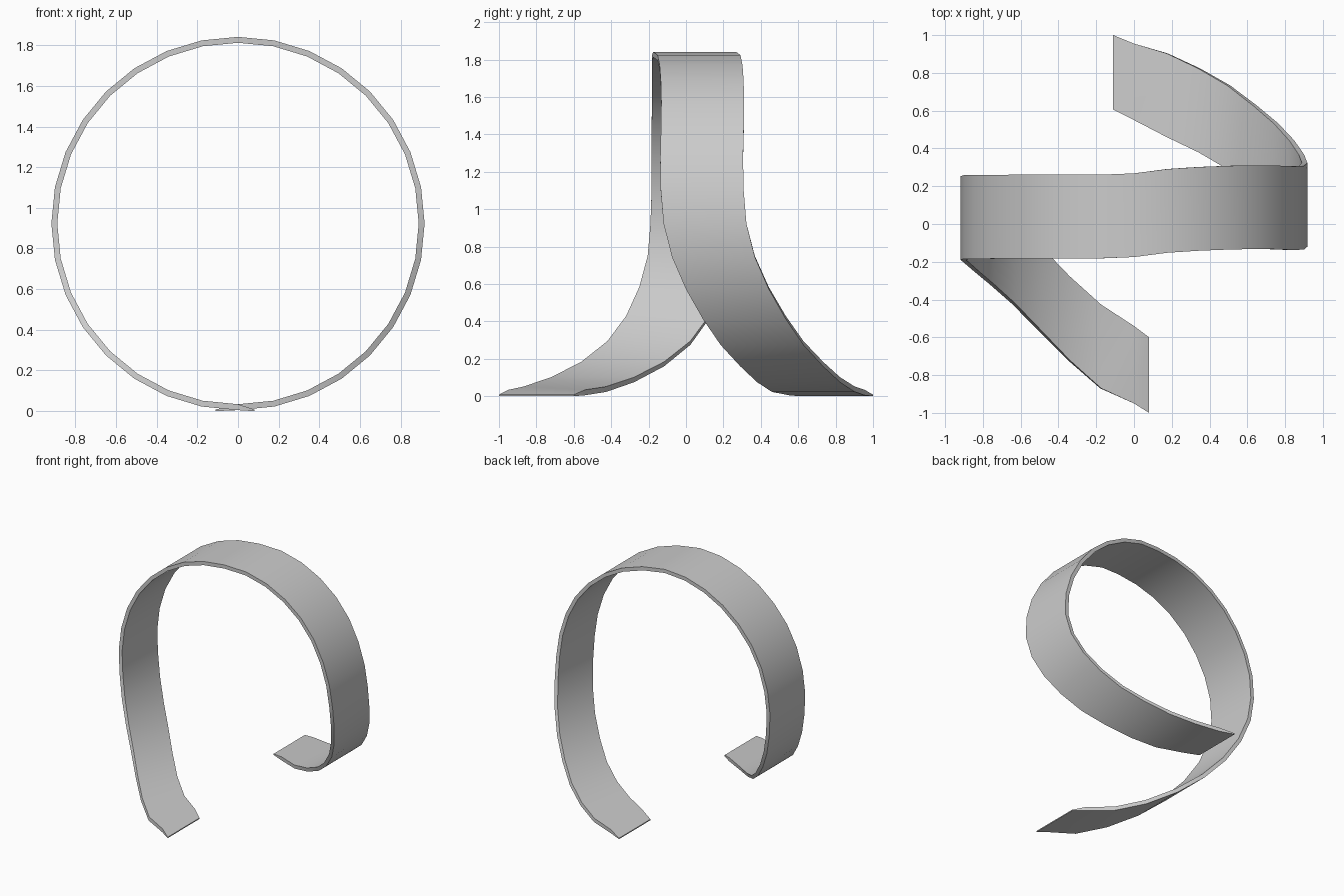
import bpy, bmesh, math

if "Cube" in bpy.data.objects:
    bpy.data.objects.remove(bpy.data.objects["Cube"])

R_OUT, R_IN, CZ = 0.918, 0.889, 0.923
STEP = math.radians(11.25)   # 32 segments per turn

# Front-edge y at each step, from the crown down each arm to the tip
right = [-0.175, -0.152, -0.141, -0.135, -0.132, -0.134, -0.138, -0.135, -0.12,
         -0.075, 0.0, 0.09, 0.185, 0.29, 0.38, 0.46, 0.55, 0.605]
left = [-0.182] * 4 + [-0.184] * 3 + [-0.19, -0.205, -0.25, -0.32, -0.42,
        -0.56, -0.72, -0.87, -0.95, -1.0]
WIDTH = 0.443


def station(k, y):
    """Four corners of the band: outer front, outer back, inner back, inner front."""
    a = k * STEP
    back = y + WIDTH
    if abs(k) == 17:                       # flattened, thinned tips
        x = -0.11 if k > 0 else 0.08
        back = 1.0 if k > 0 else -0.6
        po, pi = (x, 0.0), (x, 0.008)
    else:
        if k == 16:
            back = 0.955
        elif k == -16:
            back = -0.54
        po, pi = [(r * math.sin(a), CZ + r * math.cos(a)) for r in (R_OUT, R_IN)]
    return [(po[0], y, po[1]), (po[0], back, po[1]),
            (pi[0], back, pi[1]), (pi[0], y, pi[1])]


# Looping ribbon band
path = [(-k, y) for k, y in reversed(list(enumerate(left, 1)))] + list(enumerate(right))
bm = bmesh.new()
rings = [[bm.verts.new(p) for p in station(k, y)] for k, y in path]
for a, b in zip(rings, rings[1:]):
    for i in range(4):
        j = (i + 1) % 4
        bm.faces.new((a[i], a[j], b[j], b[i]))
bm.faces.new(rings[0])
bm.faces.new(rings[-1])
bmesh.ops.recalc_face_normals(bm, faces=bm.faces)

mesh = bpy.data.meshes.new("ribbon_loop")
bm.to_mesh(mesh)
bm.free()
obj = bpy.data.objects.new("ribbon_loop", mesh)
bpy.context.collection.objects.link(obj)
bpy.context.view_layer.objects.active = obj
obj.select_set(True)
bpy.ops.object.shade_smooth_by_angle(angle=math.radians(40))
